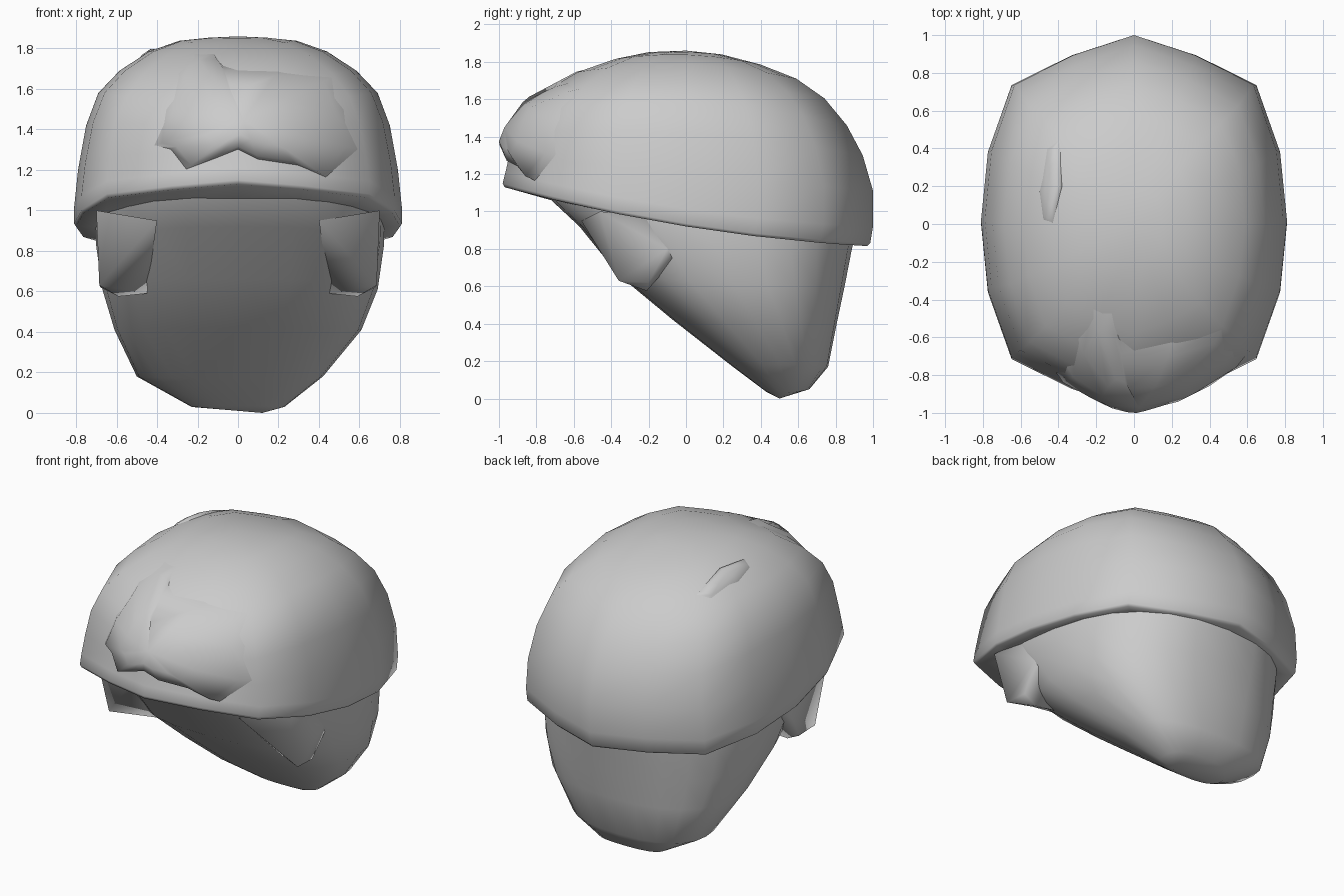
import bpy, bmesh, math
from mathutils import Vector
from mathutils.bvhtree import BVHTree

if "Cube" in bpy.data.objects:
    bpy.data.objects.remove(bpy.data.objects["Cube"])

grey = bpy.data.materials.new("plain_grey")
grey.diffuse_color = (0.6, 0.6, 0.6, 1)
grey.use_nodes = True
grey.node_tree.nodes["Principled BSDF"].inputs["Base Color"].default_value = grey.diffuse_color


def finish(name, bm, angle):
    bmesh.ops.recalc_face_normals(bm, faces=bm.faces)
    mesh = bpy.data.meshes.new(name)
    bm.to_mesh(mesh)
    bm.free()
    ob = bpy.data.objects.new(name, mesh)
    bpy.context.collection.objects.link(ob)
    mesh.materials.append(grey)
    bpy.ops.object.select_all(action='DESELECT')
    ob.select_set(True)
    bpy.context.view_layer.objects.active = ob
    bpy.ops.object.shade_smooth_by_angle(angle=math.radians(angle))
    return ob


def loft(rings, plan, tip, start_tip=None):
    """Ring: centre x, half width, front y, front z, back y, back z, middle z."""
    bm = bmesh.new()
    loops = []
    for cx, hx, yf, zf, yb, zb, zm in rings:
        loop = []
        for u, v in plan:
            z = zm + v * (zb - zf) / 2 + v * v * ((zf + zb) / 2 - zm)
            loop.append(bm.verts.new((cx + hx * u, (yf + yb) / 2 + v * (yb - yf) / 2, z)))
        loops.append(loop)
    n = len(plan)
    for a, b in zip(loops, loops[1:]):
        for i in range(n):
            j = (i + 1) % n
            bm.faces.new((a[i], a[j], b[j], b[i]))
    for loop, end in ((loops[-1], tip), (loops[0], start_tip)):
        if end:
            t = bm.verts.new(end)
            for i in range(n):
                bm.faces.new((loop[i], loop[(i + 1) % n], t))
    return bm


# Outline of the cap seen from above, mirrored to all four quarters
quarter = [(1, 0), (0.955, 0.37), (0.8, 0.73), (0.41, 0.89)]
half = quarter + [(0, 1)] + [(-u, v) for u, v in quarter[:0:-1]]
cap_plan = half + [(-u, -v) for u, v in half]

# Domed cap, with a flat underside from the rim to the head
cap_rings = [
    (0, 0.69, -0.72, 1.06, 0.86, 0.825, 0.92),
    (0, 0.80, -0.97, 1.13, 0.97, 0.815, 0.92),
    (0, 0.81, -0.98, 1.15, 0.985, 0.83, 0.935),
    (0, 0.81, -0.965, 1.21, 1.00, 0.92, 1.01),
    (0, 0.79, -0.945, 1.30, 1.00, 1.11, 1.20),
    (0, 0.75, -0.92, 1.42, 0.945, 1.30, 1.42),
    (0, 0.69, -0.86, 1.53, 0.86, 1.46, 1.58),
    (0, 0.585, -0.74, 1.65, 0.74, 1.605, 1.69),
    (0, 0.44, -0.58, 1.745, 0.59, 1.71, 1.785),
    (0, 0.29, -0.38, 1.815, 0.40, 1.785, 1.838),
    (0, 0.15, -0.20, 1.852, 0.19, 1.84, 1.852),
]
cap_mesh = loft(cap_rings, cap_plan, (0, 0, 1.86))
bmesh.ops.recalc_face_normals(cap_mesh, faces=cap_mesh.faces)
surface = BVHTree.FromBMesh(cap_mesh)
finish("cap", cap_mesh, 130)

# Head: rounded, tapering back to the chin, crown hidden in the cap
head_plan = []
for i in range(24):
    a = 2 * math.pi * i / 24
    c, s = math.cos(a), math.sin(a)
    e = 2 / 2.7 if s < 0 else 2 / 2.35
    head_plan.append((math.copysign(abs(c) ** e, c), math.copysign(abs(s) ** e, s)))
head_rings = [
    (0, 0.36, -0.48, 1.72, 0.48, 1.68, 1.74),
    (0, 0.60, -0.75, 1.50, 0.78, 1.43, 1.55),
    (0, 0.69, -0.80, 1.30, 0.91, 1.15, 1.25),
    (0.01, 0.715, -0.72, 1.06, 0.91, 0.90, 0.98),
    (0.01, 0.71, -0.57, 0.92, 0.885, 0.79, 0.82),
    (0.01, 0.68, -0.36, 0.66, 0.85, 0.61, 0.61),
    (0.0, 0.61, -0.07, 0.42, 0.81, 0.42, 0.41),
    (-0.04, 0.46, 0.25, 0.17, 0.76, 0.17, 0.18),
    (0.0, 0.23, 0.43, 0.035, 0.66, 0.05, 0.03),
]
finish("head", loft(head_rings, head_plan, (0.12, 0.5, 0), (0, 0, 1.8)), 60)

# Cheek pieces that step out in front of the jaw and blend into the sides
for side, name in ((1, "right_cheek"), (-1, "left_cheek")):
    bm = bmesh.new()
    for p in [(0.70, -0.46, 1.0), (0.685, -0.36, 0.63), (0.68, -0.20, 0.62),
              (0.685, 0.12, 0.95), (0.59, -0.21, 0.575), (0.45, -0.2, 0.59),
              (0.40, -0.56, 0.95), (0.55, 0.0, 0.95), (0.69, -0.1, 0.8)]:
        bm.verts.new((p[0] * side, p[1], p[2]))
    hull = bmesh.ops.convex_hull(bm, input=bm.verts)
    loose = [v for v in hull["geom_interior"] if isinstance(v, bmesh.types.BMVert)]
    bmesh.ops.delete(bm, geom=loose, context='VERTS')
    finish(name, bm, 75)


# Low bulges that break through the cap
def bulge(name, outline, height, direction, to_ray):
    d = Vector(direction)
    cx = sum(p[0] for p in outline) / len(outline)
    cy = sum(p[1] for p in outline) / len(outline)

    def point(bm, p, k, lift):
        start = to_ray(cx + (p[0] - cx) * k, cy + (p[1] - cy) * k)
        hit = surface.ray_cast(start, d)[0]
        return bm.verts.new((hit or start) - d * lift)

    bm = bmesh.new()
    loops = [[point(bm, p, k, height * f) for p in outline]
             for k, f in ((1, -0.1), (0.9, 0.5), (0.5, 1))]
    centre = point(bm, (cx, cy), 1, height)
    n = len(outline)
    for i in range(n):
        j = (i + 1) % n
        for a, b in zip(loops, loops[1:]):
            bm.faces.new((a[i], a[j], b[j], b[i]))
        bm.faces.new((loops[-1][i], loops[-1][j], centre))
    finish(name, bm, 130)


bulge("front_bulge",
      [(-0.42, 1.32), (-0.34, 1.3), (-0.26, 1.2), (-0.1, 1.26), (0, 1.3), (0.1, 1.25),
       (0.3, 1.22), (0.44, 1.16), (0.6, 1.3), (0.53, 1.5), (0.47, 1.66), (0.2, 1.69),
       (-0.08, 1.72), (-0.12, 1.78), (-0.22, 1.78), (-0.3, 1.68), (-0.36, 1.5)],
      0.075, (0, 1, 0), lambda x, z: Vector((x, -3, z)))
bulge("top_bulge",
      [(-0.5, 0.17), (-0.48, 0.02), (-0.43, 0), (-0.38, 0.2), (-0.39, 0.45), (-0.46, 0.4)],
      0.02, (0, 0, -1), lambda x, y: Vector((x, y, 4)))
